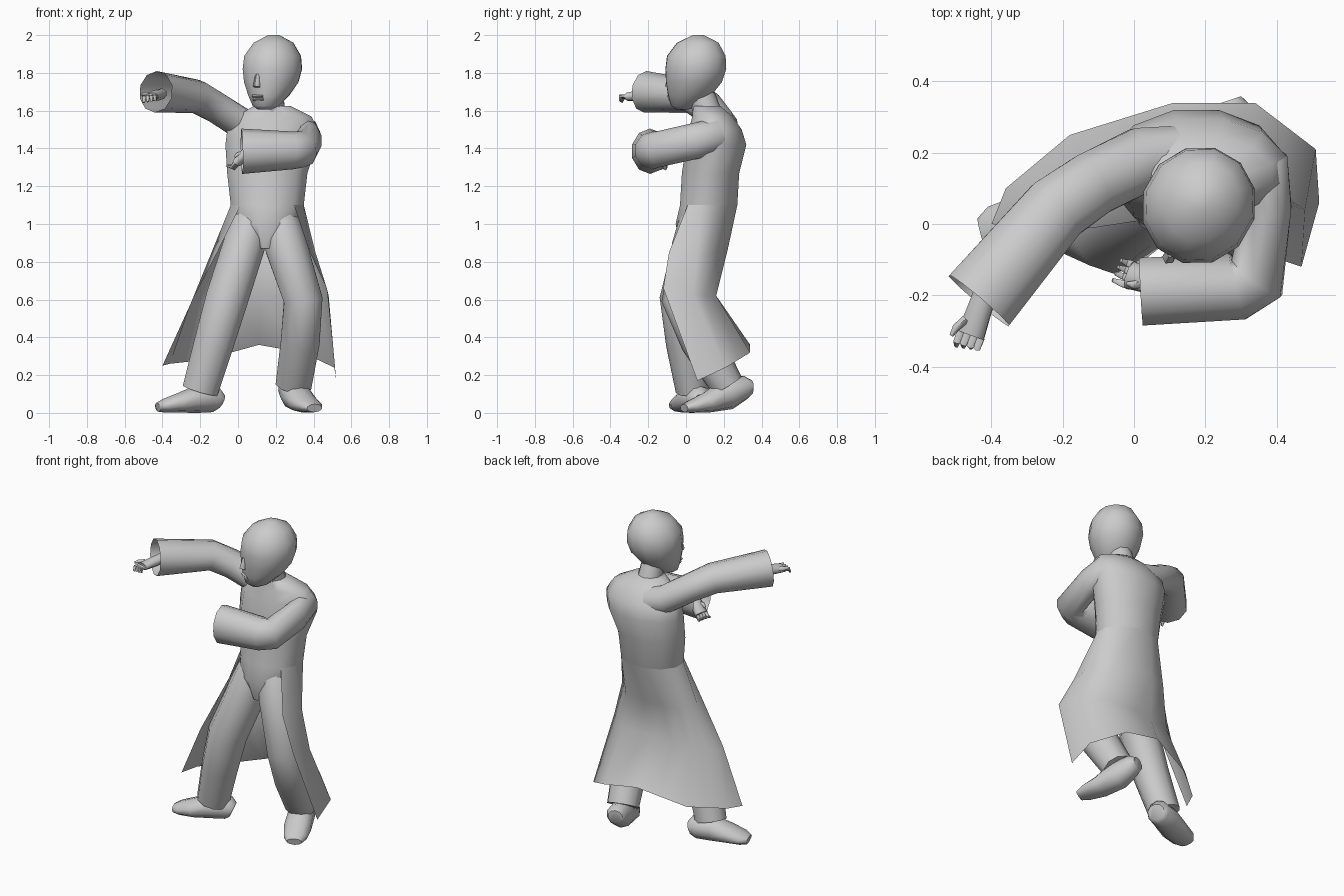
import bpy, bmesh, math
from mathutils import Vector as V


def loft(name, rings, closed=True, caps=(True, True), angle=60):
    """Skin a list of point rings into one mesh object."""
    bm = bmesh.new()
    rows = [[bm.verts.new(p) for p in r] for r in rings]
    n = len(rows[0])
    for a, b in zip(rows, rows[1:]):
        for i in range(n if closed else n - 1):
            j = (i + 1) % n
            bm.faces.new((a[i], a[j], b[j], b[i]))
    if closed:
        if caps[0]:
            bm.faces.new(rows[0][::-1])
        if caps[1]:
            bm.faces.new(rows[-1])
    bmesh.ops.recalc_face_normals(bm, faces=bm.faces)
    me = bpy.data.meshes.new(name)
    bm.to_mesh(me)
    bm.free()
    ob = bpy.data.objects.new(name, me)
    bpy.context.collection.objects.link(ob)
    bpy.ops.object.select_all(action='DESELECT')
    ob.select_set(True)
    bpy.context.view_layer.objects.active = ob
    bpy.ops.object.shade_smooth_by_angle(angle=math.radians(angle))
    return ob


def ring(c, s, u, n):
    return [V(c) + s * math.cos(t) + u * math.sin(t)
            for t in (2 * math.pi * (i + .5) / n for i in range(n))]


def tube(name, pts, up=(0, 0, 1), n=10, caps=(True, True)):
    """Tube along points (x, y, z, half width, half height)."""
    P = [V(p[:3]) for p in pts]
    rings = []
    for i, p in enumerate(pts):
        d = V()
        if i:
            d += (P[i] - P[i - 1]).normalized()
        if i < len(P) - 1:
            d += (P[i + 1] - P[i]).normalized()
        d.normalize()
        s = d.cross(V(up)).normalized()
        u = s.cross(d).normalized()
        rings.append(ring(P[i], s * p[3], u * p[4], n))
    return loft(name, rings, caps=caps)


X, Y = V((1, 0, 0)), V((0, 1, 0))

# Coat body: ellipses (cx, cy, rx, ry, z)
body = [(.145, .05, .05, .08, .87), (.15, .085, .18, .145, 1.0),
        (.155, .12, .20, .157, 1.1), (.155, .13, .22, .157, 1.27),
        (.175, .16, .25, .165, 1.42), (.185, .155, .25, .145, 1.50),
        (.19, .14, .205, .11, 1.57), (.18, .11, .10, .075, 1.625)]
rings = [ring((a, b, z), X * rx, Y * ry, 12) for a, b, rx, ry, z in body]
loft("coat_body", rings)

# Open coat skirt: hangs from the waist ring, right front edge round the back to left
waist = [rings[2][i] for i in (7, 6, 5, 4, 3, 2, 1, 0, 11, 10)]
lower = [
    [(-.11, -.01, .85), (-.14, .08, .85), (-.07, .18, .85), (.13, .22, .86),
     (.30, .18, .85), (.41, .06, .85), (.38, -.09, .85)],
    [(-.25, -.02, .58), (-.25, .05, .58), (-.13, .14, .6), (.12, .16, .62),
     (.34, .16, .62), (.48, .04, .62), (.47, -.12, .66)],
    [(-.40, 0, .25), (-.36, .10, .26), (-.18, .25, .28), (.11, .34, .36),
     (.34, .34, .32), (.51, .21, .24), (.52, .06, .17)]]
skirt = [waist]
for r in lower:
    r = [V(p) for p in r]
    for i in (5, 3, 2):     # add a point in the middle of the wide panels
        r.insert(i, (r[i - 1] + r[i]) / 2)
    skirt.append(r)
loft("coat_skirt", skirt, closed=False)

# Sleeves, open at the cuff
tube("right_sleeve", [(.14, .20, 1.49, .08, .09), (.02, .18, 1.53, .095, .085),
                      (-.12, .11, 1.62, .095, .085), (-.22, .04, 1.675, .10, .09),
                      (-.435, -.215, 1.70, .115, .11)], caps=(True, False))
tube("left_sleeve", [(.30, .22, 1.47, .06, .07), (.365, .16, 1.47, .075, .09),
                     (.375, .05, 1.44, .07, .095), (.345, -.15, 1.395, .09, .095),
                     (.29, -.175, 1.39, .10, .10), (.02, -.19, 1.385, .10, .12)],
     caps=(True, False))

# Trouser legs
tube("right_trouser_leg", [(.09, .11, 1.10, .08, .10), (.065, .09, 1.0, .11, .125),
                           (.03, .06, .88, .117, .13), (-.06, -.02, .60, .118, .12),
                           (-.13, .0, .36, .11, .105), (-.20, .035, .12, .10, .09)],
     up=(0, 1, 0))
tube("left_trouser_leg", [(.21, .11, 1.10, .08, .10), (.225, .08, 1.0, .11, .12),
                          (.255, .05, .88, .117, .125), (.345, -.01, .60, .108, .12),
                          (.33, .08, .38, .108, .11), (.295, .215, .15, .10, .09)],
     up=(0, 1, 0))

# Shoes
tube("right_shoe", [(-.095, .085, .06, .055, .045), (-.12, .075, .072, .07, .07),
                    (-.21, .04, .075, .08, .075), (-.31, .0, .053, .085, .053),
                    (-.39, -.02, .038, .075, .037), (-.425, -.03, .03, .05, .025)])
tube("left_shoe", [(.26, .345, .135, .045, .04), (.27, .315, .135, .062, .062),
                   (.30, .22, .10, .078, .085), (.345, .11, .055, .082, .055),
                   (.385, .03, .035, .07, .035), (.405, -.01, .025, .045, .022)])

# Head in its own frame: f is the facing direction, s is sideways
f = V((-.5, -.866, 0))
s = V((-.866, .5, 0))
centre = V((.182, .052, 0))
head = [(.085, .035, .03, 1.605), (.07, .07, .074, 1.625), (.038, .108, .12, 1.68),
        (.012, .146, .154, 1.75), (0, .16, .168, 1.82), (-.003, .152, .162, 1.89),
        (-.012, .105, .115, 1.96), (-.015, .03, .03, 2.0)]
loft("head", [ring(centre + f * o + V((0, 0, z)), s * w, f * d, 12)
              for o, w, d, z in head])
tube("neck", [(.18, .12, 1.57, .075, .075), (.175, .07, 1.72, .065, .07)], up=(0, 1, 0))


def face_bar(name, side, fwd, z, fwd2, z2, w, h, side2):
    """Short tapering ridge on the face."""
    a = centre + f * fwd + s * side + V((0, 0, z))
    b = centre + f * fwd2 + s * side2 + V((0, 0, z2))
    tube(name, [(*a, w, h), (*b, w * 1.3, h * 1.3)], up=(f.x, f.y, .01), n=6)


# Nose and lips
face_bar("nose", 0, .150, 1.79, .165, 1.725, .015, .018, 0)
for z, o in ((1.677, .15), (1.66, .143)):
    face_bar("lip", -.03, o, z, o, z, .007, .01, .03)


def hand(label, wrist, d, across, thumb):
    """Palm, four fingers and a thumb."""
    w, d, a, t = V(wrist), V(d).normalized(), V(across).normalized(), V(thumb)
    up = d.cross(a)
    k = w + d * .07
    tube(label + "_palm", [(*(w - d * .08), .035, .03), (*w, .037, .03),
                           (*k, .042, .022)], up=up, n=8)
    for i in range(4):
        b = k + a * (i - 1.5) * .02
        m = b + d * .03 + up * .004
        e = m + d * (.015 - .004 * i) - up * .025
        tube(label + "_finger", [(*b, .012, .012), (*m, .011, .011), (*e, .006, .006)],
             up=up, n=6)
    b = w + d * .03 + t * .03
    tube(label + "_thumb", [(*b, .014, .014), (*(b + d * .03 + t * .02), .012, .012),
                            (*(b + d * .055 + t * .025), .006, .006)], up=up, n=6)


hand("right_hand", (-.435, -.245, 1.68), (-.3, -.85, -.1), (.9, -.3, .1), (-.9, .2, .25))
hand("left_hand", (.04, -.16, 1.37), (-.6, .2, -.6), (.25, .9, -.1), (0, -.5, .8))
